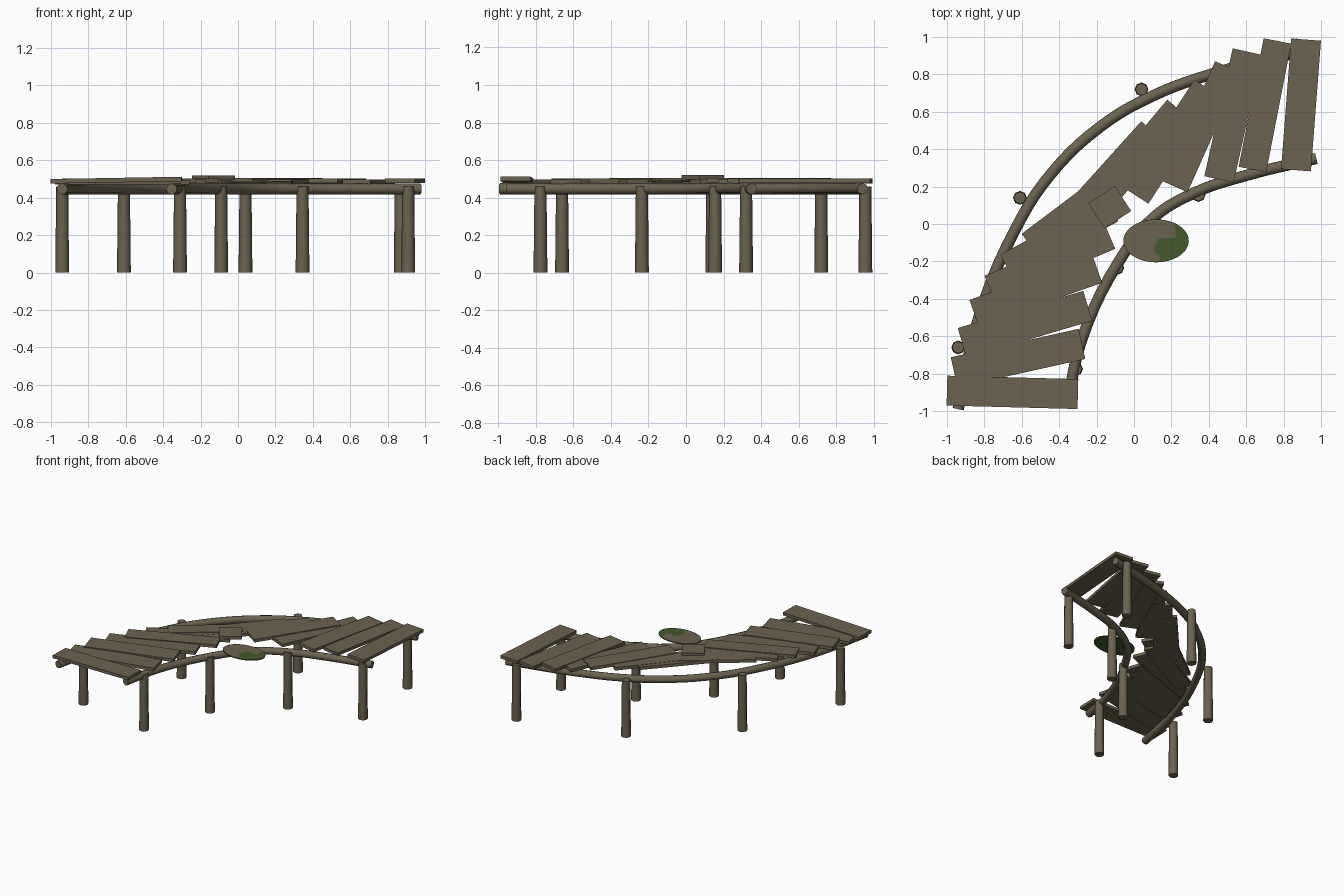
import bpy
import bmesh
import math
from mathutils import Matrix, Vector

cube = bpy.data.objects.get("Cube")
if cube:
    bpy.data.objects.remove(cube, do_unlink=True)


def make_material(name, color):
    mat = bpy.data.materials.new(name)
    mat.diffuse_color = color
    mat.use_nodes = True
    mat.node_tree.nodes["Principled BSDF"].inputs["Base Color"].default_value = color
    return mat


wood = make_material("weathered wood", (0.15, 0.125, 0.08, 1))
moss = make_material("moss green", (0.055, 0.1, 0.025, 1))


def add_mesh(name, bm, *mats):
    mesh = bpy.data.meshes.new(name)
    bm.to_mesh(mesh)
    bm.free()
    for mat in mats:
        mesh.materials.append(mat)
    obj = bpy.data.objects.new(name, mesh)
    bpy.context.collection.objects.link(obj)
    return obj


def smooth(obj):
    bpy.ops.object.select_all(action="DESELECT")
    obj.select_set(True)
    bpy.context.view_layer.objects.active = obj
    bpy.ops.object.shade_smooth_by_angle(angle=math.radians(50))


# Posts: slightly tapered octagonal poles
def post(name, x, y, top=0.46):
    bm = bmesh.new()
    bmesh.ops.create_cone(bm, cap_ends=True, segments=8, radius1=0.037, radius2=0.032,
                          depth=top, matrix=Matrix.Translation((x, y, top / 2)))
    smooth(add_mesh(name, bm, wood))


outer_posts = [(-0.94, -0.66), (-0.61, 0.14), (0.04, 0.72), (0.87, 0.955)]
inner_posts = [(-0.31, -0.775), (-0.09, -0.235), (0.345, 0.155), (0.91, 0.32)]
for side, spots in (("outer", outer_posts), ("inner", inner_posts)):
    for i, (x, y) in enumerate(spots):
        post(f"{side}_post_{i + 1}", x, y)


# Rails: round beams bent along the walkway
def rail(name, points):
    curve = bpy.data.curves.new(name, "CURVE")
    curve.dimensions = "3D"
    curve.bevel_depth = 0.03
    curve.bevel_resolution = 2
    curve.use_fill_caps = True
    curve.resolution_u = 5
    spline = curve.splines.new("BEZIER")
    spline.bezier_points.add(len(points) - 1)
    for p, (x, y) in zip(spline.bezier_points, points):
        p.co = (x, y, 0.447)
        p.handle_left_type = p.handle_right_type = "AUTO"
    curve.materials.append(wood)
    obj = bpy.data.objects.new(name, curve)
    bpy.context.collection.objects.link(obj)
    bpy.ops.object.select_all(action="DESELECT")
    obj.select_set(True)
    bpy.context.view_layer.objects.active = obj
    bpy.ops.object.convert(target="MESH")
    smooth(bpy.context.view_layer.objects.active)


rail("outer_rail", [(-0.94, -0.99), (-0.83, -0.5), (-0.63, -0.02), (-0.45, 0.26),
                    (-0.18, 0.52), (0.09, 0.68), (0.41, 0.8), (0.97, 0.94)])
rail("inner_rail", [(-0.355, -0.95), (-0.28, -0.62), (-0.08, -0.2), (0.1, 0.03),
                    (0.32, 0.165), (0.62, 0.265), (0.975, 0.35)])


# Planks: centre x, y, z, then heading, length, width and lengthwise tilt
def plank(name, x, y, z, heading, length, width, tilt=0, thick=0.024):
    place = (Matrix.Translation((x, y, z)) @ Matrix.Rotation(math.radians(heading), 4, "Z")
             @ Matrix.Rotation(math.radians(-tilt), 4, "Y")
             @ Matrix.Diagonal((length, width, thick, 1)))
    bm = bmesh.new()
    bmesh.ops.create_cube(bm, size=1, matrix=place)
    add_mesh(name, bm, wood)


planks = [
    (-0.65, -0.9, 0.494, -1.5, 0.7, 0.16, 1),
    (-0.62, -0.717, 0.484, 12.5, 0.7, 0.165),
    (-0.583, -0.537, 0.491, 16.5, 0.7, 0.167),
    (-0.525, -0.36, 0.486, 19.5, 0.7, 0.15),
    (-0.45, -0.205, 0.492, 23, 0.7, 0.14),
    (-0.4, -0.075, 0.486, 28, 0.64, 0.14),
    (-0.33, 0.07, 0.49, 37, 0.58, 0.13),
    (-0.13, 0.09, 0.508, 33, 0.17, 0.16),
    (-0.13, 0.25, 0.487, 48, 0.67, 0.15),
    (0.02, 0.36, 0.489, 50, 0.67, 0.15),
    (0.2, 0.44, 0.493, 57, 0.69, 0.155),
    (0.36, 0.52, 0.486, 66, 0.7, 0.15),
    (0.53, 0.58, 0.491, 77.5, 0.7, 0.16),
    (0.7, 0.635, 0.486, 79, 0.7, 0.15),
    (0.893, 0.637, 0.491, 85.6, 0.7, 0.16),
]
for i, values in enumerate(planks):
    plank(f"plank_{i + 1}", *values)

# Mossy oval slab resting over the inner rail
bm = bmesh.new()
rings, spokes = 14, 48
center, rx, ry = Vector((0.118, -0.09, 0.482)), 0.175, 0.115
for r in range(rings):
    lo, hi = r / rings, (r + 1) / rings
    for s in range(spokes):
        corners = []
        for f, k in ((lo, s), (hi, s), (hi, s + 1), (lo, s + 1)):
            a = 2 * math.pi * k / spokes
            corners.append(bm.verts.new(center + Vector((rx * f * math.cos(a),
                                                         ry * f * math.sin(a), 0))))
        bm.faces.new(corners)
bmesh.ops.remove_doubles(bm, verts=bm.verts, dist=0.0001)
top_faces = list(bm.faces)
copy = bmesh.ops.extrude_face_region(bm, geom=top_faces)
for v in copy["geom"]:
    if isinstance(v, bmesh.types.BMVert):
        v.co.z += 0.008
bmesh.ops.recalc_face_normals(bm, faces=bm.faces)
for face in bm.faces:
    c = face.calc_center_median()
    patch = c.x > 0.12 + 0.012 * math.sin(60 * c.y) and (c.y < -0.075 or c.x > 0.22)
    face.material_index = 1 if face.normal.z < -0.5 or (patch and c.y < 0) else 0
add_mesh("mossy_slab", bm, wood, moss)
